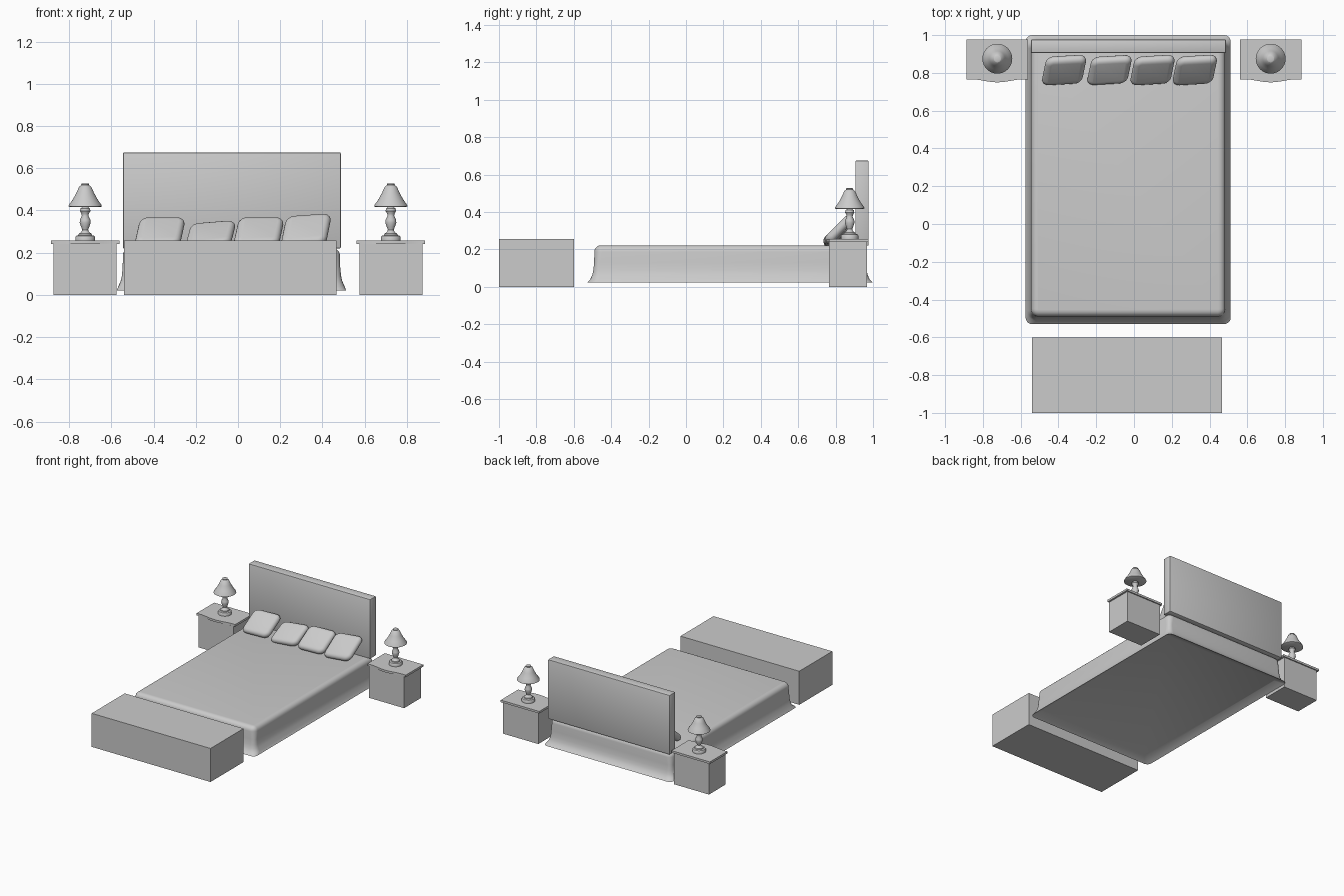
import bpy, bmesh, math
from mathutils import Matrix, Vector

if "Cube" in bpy.data.objects:
    bpy.data.objects.remove(bpy.data.objects["Cube"])


def finish(name, bm, angle=None):
    bmesh.ops.recalc_face_normals(bm, faces=bm.faces)
    me = bpy.data.meshes.new(name)
    bm.to_mesh(me)
    bm.free()
    ob = bpy.data.objects.new(name, me)
    bpy.context.collection.objects.link(ob)
    if angle:
        bpy.ops.object.select_all(action='DESELECT')
        ob.select_set(True)
        bpy.context.view_layer.objects.active = ob
        bpy.ops.object.shade_smooth_by_angle(angle=math.radians(angle))
    return ob


def box(name, lo, hi, bevel=0):
    bm = bmesh.new()
    lo, hi = Vector(lo), Vector(hi)
    bmesh.ops.create_cube(bm, size=1, matrix=Matrix.Translation((lo + hi) / 2) @ Matrix.Diagonal((*(hi - lo), 1)))
    if bevel:
        bmesh.ops.bevel(bm, geom=bm.edges[:], offset=bevel, segments=2, profile=0.5, affect='EDGES')
    return finish(name, bm, 40 if bevel else None)


def skin(bm, rings):
    # Bridge equal closed rings and cap both ends
    loops = [[bm.verts.new(p) for p in r] for r in rings]
    n = len(loops[0])
    for a, b in zip(loops, loops[1:]):
        for i in range(n):
            bm.faces.new((a[i], a[(i + 1) % n], b[(i + 1) % n], b[i]))
    bm.faces.new(loops[0])
    bm.faces.new(loops[-1])


def rounded_rect(w, l, r, z, seg=5):
    pts = []
    for q, (sx, sy) in enumerate(((1, 1), (-1, 1), (-1, -1), (1, -1))):
        for i in range(seg + 1):
            a = math.pi / 2 * (q + i / seg)
            pts.append(Vector((sx * (w - r) + r * math.cos(a), sy * (l - r) + r * math.sin(a), z)))
    return pts


def loft(name, levels, matrix, angle=45):
    bm = bmesh.new()
    skin(bm, [rounded_rect(*lv) for lv in levels])
    bm.transform(matrix)
    return finish(name, bm, angle)


def lathe(name, profile, centre, n=32):
    bm = bmesh.new()
    skin(bm, [[(centre[0] + r * math.cos(2 * math.pi * i / n), centre[1] + r * math.sin(2 * math.pi * i / n), z)
               for i in range(n)] for r, z in profile])
    return finish(name, bm, 40)


# Bedspread: rounded top, straight sides, flared hem, recessed underside
W, L = 0.514, 0.725
levels = [(W - 0.02, L - 0.02, 0.03, 0.055), (W + 0.029, L + 0.04, 0.035, 0.022)]
for out, z in ((0.022, 0.04), (0.011, 0.065), (0.005, 0.09), (0.001, 0.13)):
    levels.append((W + out, L + out, 0.03 + out, z))
for i in range(6):
    a = math.pi / 2 * i / 5
    inset = 0.035 * (1 - math.cos(a))
    levels.append((W - inset, L - inset, 0.04 - inset, 0.187 + 0.035 * math.sin(a)))
loft("bedspread", levels, Matrix.Translation((-0.031, 0.235, 0)))

# Headboard and foot bench
box("headboard", (-0.545, 0.905, 0.22), (0.487, 0.977, 0.675), 0.006)
box("foot_bench", (-0.54, -1.0, 0), (0.467, -0.6, 0.257))

# Pillows: puffed slabs leaning on the headboard, slightly skewed
puff = []
for i in range(9):
    a = math.pi * (i / 8 - 0.5)
    inset = 0.028 * (1 - math.cos(a))
    puff.append((0.108 - inset, 0.095 - inset, 0.04 - inset, 0.026 * math.sin(a)))
for k, (x, z, tilt, lift) in enumerate(((-0.37, 0.295, 0.0, 0.68), (-0.13, 0.281, 0.08, 0.58),
                                        (0.098, 0.295, 0.0, 0.68), (0.322, 0.302, 0.07, 0.74))):
    u = Vector((1, 0.06, tilt))
    v = Vector((0.15, 0.73, lift))
    n = u.cross(v).normalized()
    m = Matrix((u, v, n)).transposed().to_4x4()
    loft(f"pillow_{k + 1}", puff, Matrix.Translation((x, 0.815, z)) @ m, 50)

# Nightstands with bowed tops, each with a turned lamp
base = [(0.047, 0.257), (0.047, 0.274), (0.043, 0.28), (0.032, 0.283), (0.03, 0.29), (0.018, 0.298),
        (0.014, 0.308), (0.019, 0.322), (0.026, 0.342), (0.025, 0.355), (0.016, 0.374), (0.017, 0.384),
        (0.025, 0.398), (0.022, 0.41), (0.008, 0.42), (0.008, 0.43)]
shade = [(0.074, 0.417), (0.079, 0.42), (0.077, 0.427), (0.058, 0.453), (0.041, 0.485), (0.029, 0.512),
         (0.018, 0.52), (0.019, 0.526), (0.014, 0.528)]
for side, s in (("left", -1), ("right", 1)):
    x = s * 0.7235
    box(side + "_nightstand", (x - 0.149, 0.765, 0), (x + 0.149, 0.968, 0.241))
    outline = [(x + 0.163, 0.977), (x - 0.163, 0.977), (x - 0.163, 0.765)]
    for i in range(17):
        t = i / 8 - 1
        outline.append((x + 0.14 * t, 0.758 - 0.008 * math.cos(math.pi * t)))
    outline.append((x + 0.163, 0.765))
    bm = bmesh.new()
    skin(bm, [[(px, py, z) for px, py in outline] for z in (0.241, 0.257)])
    finish(side + "_nightstand_top", bm, 30)
    lathe(side + "_lamp_base", base, (x, 0.875))
    lathe(side + "_lamp_shade", shade, (x, 0.875))
